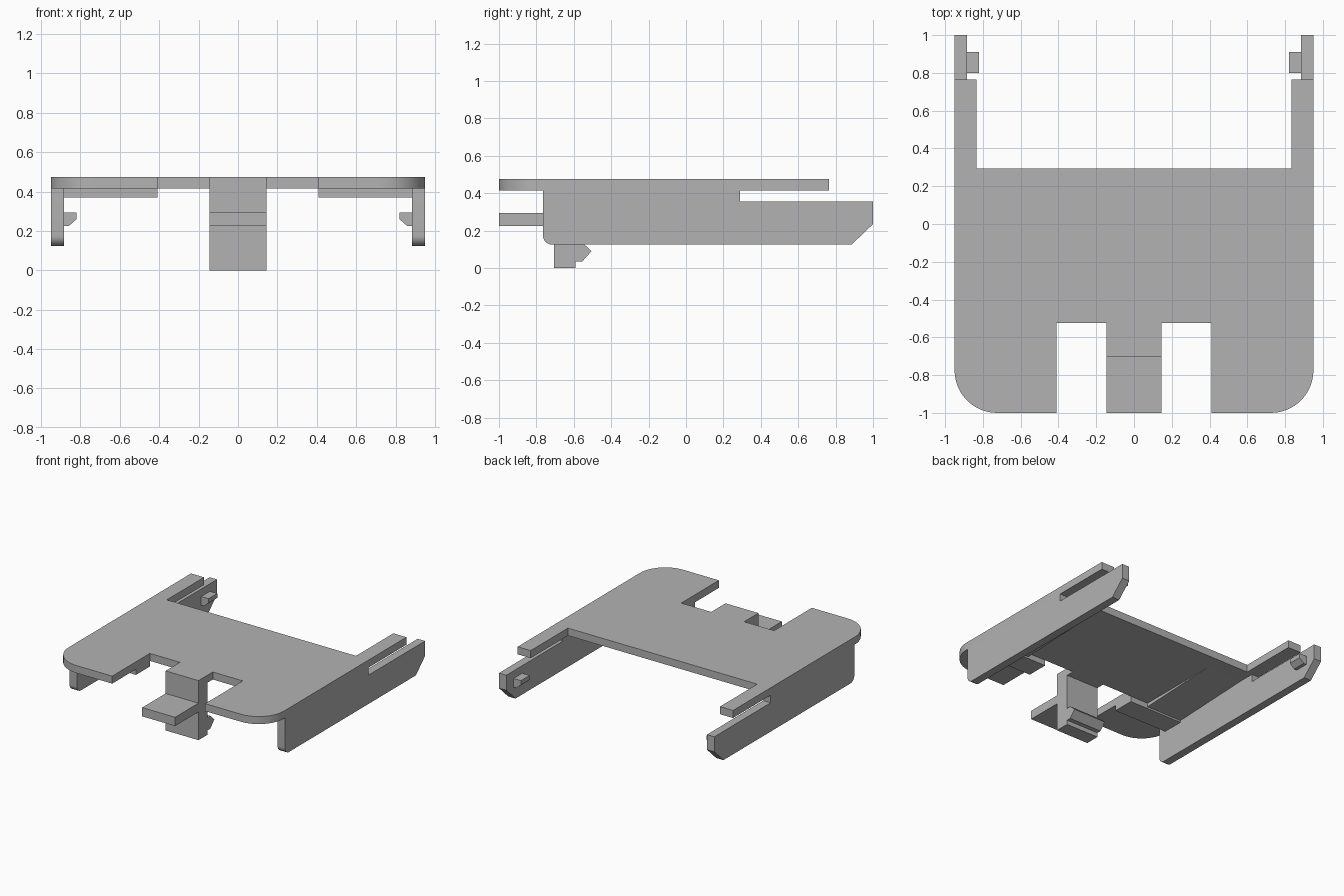
import bpy, bmesh, math
from mathutils import Vector

cube = bpy.data.objects.get("Cube")
if cube:
    bpy.data.objects.remove(cube, do_unlink=True)

grey = bpy.data.materials.new("plain grey")
grey.use_nodes = True
grey.diffuse_color = (0.45, 0.45, 0.45, 1)
grey.node_tree.nodes["Principled BSDF"].inputs["Base Color"].default_value = grey.diffuse_color


def arc(cx, cy, r, start, end, steps=12):
    """Points of a circular corner, angles in degrees."""
    angles = [math.radians(start + (end - start) * i / steps) for i in range(steps + 1)]
    return [(cx + r * math.cos(a), cy + r * math.sin(a)) for a in angles]


def prism(name, profile, axis, low, high):
    """Extrude a closed profile along one axis: z takes (x, y), x takes (y, z), y takes (x, z)."""
    place = {"z": lambda p, d: Vector((p[0], p[1], d)),
             "x": lambda p, d: Vector((d, p[0], p[1])),
             "y": lambda p, d: Vector((p[0], d, p[1]))}[axis]
    bm = bmesh.new()
    face = bm.faces.new([bm.verts.new(place(p, low)) for p in profile])
    result = bmesh.ops.extrude_face_region(bm, geom=[face])
    moved = [v for v in result["geom"] if isinstance(v, bmesh.types.BMVert)]
    bmesh.ops.translate(bm, verts=moved, vec=place((0, 0), high - low))
    bmesh.ops.recalc_face_normals(bm, faces=bm.faces)
    mesh = bpy.data.meshes.new(name)
    bm.to_mesh(mesh)
    bm.free()
    mesh.materials.append(grey)
    obj = bpy.data.objects.new(name, mesh)
    bpy.context.collection.objects.link(obj)
    bpy.ops.object.select_all(action="DESELECT")
    obj.select_set(True)
    bpy.context.view_layer.objects.active = obj
    bpy.ops.object.shade_smooth_by_angle(angle=math.radians(30))
    return obj


def rect(a0, b0, a1, b1):
    return [(a0, b0), (a1, b0), (a1, b1), (a0, b1)]


UNDER, TOP = 0.415, 0.475
OUTER, INNER = 0.95, 0.885

# Top plate with rounded front corners, two front notches and two rear arms
half = [(0.145, -0.705), (0.145, -0.525), (0.41, -0.525), (0.41, -1.0)]
half += arc(0.725, -0.775, 0.225, -90, 0)
half += [(OUTER, 0.765), (0.835, 0.765), (0.835, 0.295)]
prism("top_plate", half + [(-x, y) for x, y in reversed(half)], "z", UNDER, TOP)

# Side wall: rounded front foot, chamfered rear tip, slot below the arm
wall = [(-0.765, UNDER)] + arc(-0.715, 0.175, 0.05, 180, 270, 8)
wall += [(0.885, 0.125), (1.0, 0.235), (1.0, 0.355), (0.29, 0.355), (0.29, UNDER)]
# Snap bump on the inner side of the wall
bump = [(INNER, 0.225), (0.86, 0.225), (0.82, 0.26), (0.82, 0.295), (INNER, 0.295)]
# Thin ramp behind the ledge
ramp = [(-0.53, UNDER), (-0.53, 0.385), (0.16, UNDER)]

for side, label in ((1, "left"), (-1, "right")):
    def across(a, b):
        return sorted((a * side, b * side))
    prism(label + "_side_wall", wall, "x", *across(INNER, OUTER))
    prism(label + "_snap_bump", [(x * side, z) for x, z in bump], "y", 0.80, 0.91)
    prism(label + "_under_ledge", rect(-0.70, 0.37, -0.525, UNDER), "x", *across(0.41, INNER))
    prism(label + "_under_ramp", ramp, "x", *across(0.57, INNER))

# Centre latch: post, finger tab and hook
prism("latch_post", rect(-0.705, 0.0, -0.59, UNDER), "x", -0.145, 0.145)
prism("finger_tab", rect(-1.0, 0.225, -0.705, 0.295), "x", -0.145, 0.145)
hook = [(-0.59, 0.035), (-0.555, 0.035), (-0.505, 0.09), (-0.553, 0.135), (-0.59, 0.135)]
prism("latch_hook", hook, "x", -0.145, 0.145)
